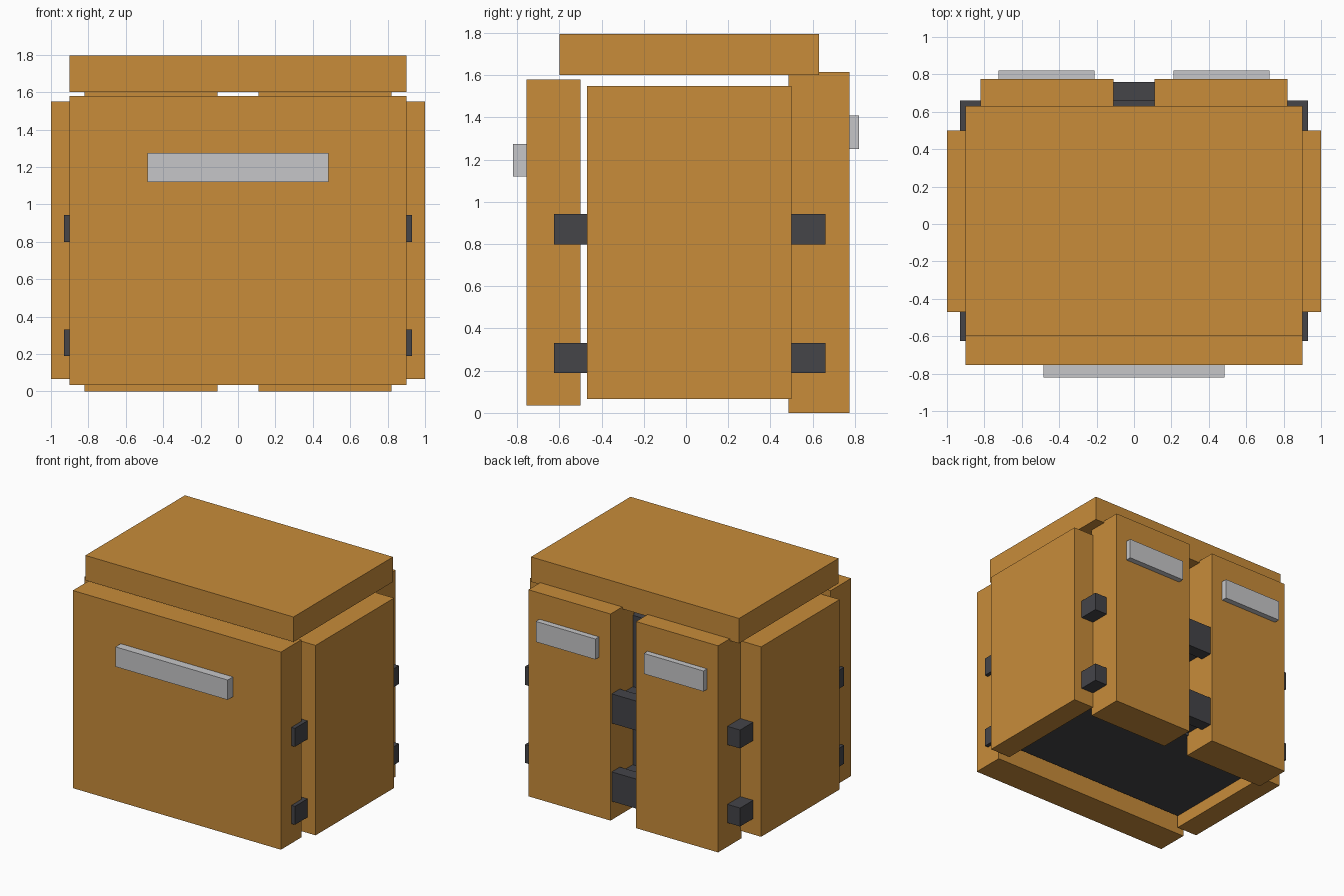
import bpy

cube = bpy.data.objects.get("Cube")
if cube:
    bpy.data.objects.remove(cube, do_unlink=True)


def material(name, rgb):
    mat = bpy.data.materials.new(name)
    mat.use_nodes = True
    color = (*rgb, 1)
    mat.diffuse_color = color
    node = next(n for n in mat.node_tree.nodes if n.type == "BSDF_PRINCIPLED")
    node.inputs["Base Color"].default_value = color
    return mat


wood = material("warm_wood", (0.578, 0.262, 0.042))
iron = material("dark_iron", (0.058, 0.058, 0.066))
metal = material("light_metal", (0.565, 0.565, 0.578))


def box(name, mat, x, y, z):
    """Box from its (low, high) range on each axis."""
    spans = (x, y, z)
    bpy.ops.mesh.primitive_cube_add(size=1, location=[(a + b) / 2 for a, b in spans])
    obj = bpy.context.object
    obj.name = name
    obj.scale = [b - a for a, b in spans]
    bpy.ops.object.transform_apply(location=False, rotation=False, scale=True)
    obj.data.materials.append(mat)
    return obj


def mirrored_pair(name, mat, x, y, z):
    box("left_" + name, mat, x, y, z)
    box("right_" + name, mat, (-x[1], -x[0]), y, z)


# Dark inner body, raised above the panel bottoms
box("inner_body", iron, (-0.82, 0.82), (-0.47, 0.5), (0.165, 1.5))

# Wooden shell
box("lid", wood, (-0.9, 0.9), (-0.6, 0.63), (1.6, 1.795))
box("front_panel", wood, (-0.9, 0.9), (-0.755, -0.5), (0.035, 1.58))
mirrored_pair("side_panel", wood, (0.82, 1.0), (-0.47, 0.5), (0.065, 1.55))
mirrored_pair("back_door", wood, (0.11, 0.82), (0.485, 0.775), (0, 1.615))

# Handles
box("front_handle", metal, (-0.485, 0.485), (-0.82, -0.755), (1.12, 1.275))
mirrored_pair("door_handle", metal, (0.21, 0.725), (0.775, 0.82), (1.25, 1.41))

# Iron bars through the corners and latches between the doors
for level, mid in (("lower", 0.26), ("upper", 0.87)):
    bar_z = (mid - 0.072, mid + 0.072)
    box(level + "_front_bar", iron, (-0.93, 0.93), (-0.625, -0.46), bar_z)
    box(level + "_back_bar", iron, (-0.93, 0.93), (0.49, 0.66), bar_z)
    box(level + "_door_latch", iron, (-0.15, 0.15), (0.66, 0.76),
        (mid - 0.115, mid + 0.115))
